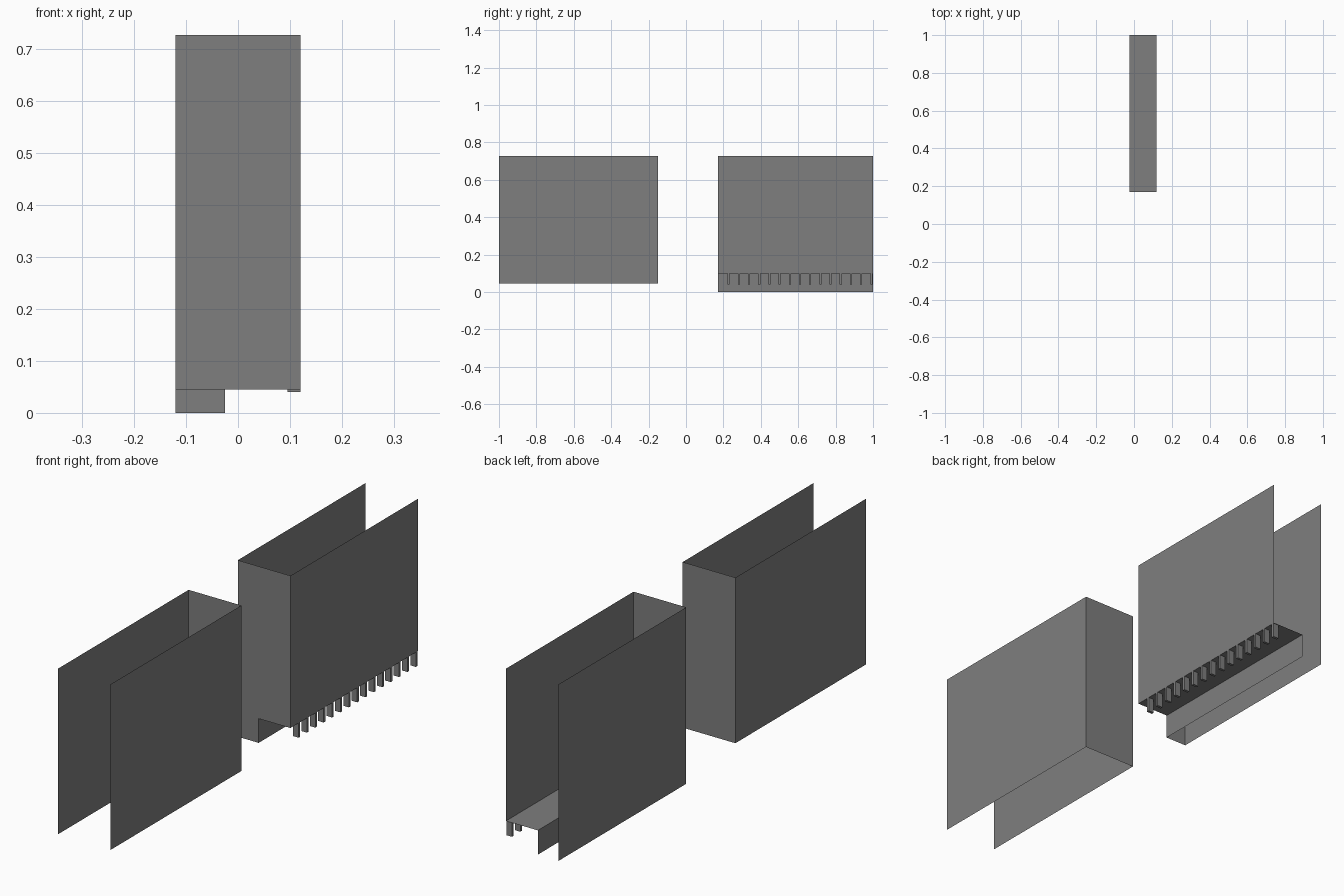
import bpy
import bmesh
from mathutils import Matrix, Vector

cube = bpy.data.objects.get("Cube")
if cube:
    bpy.data.objects.remove(cube, do_unlink=True)

# Single grey material
grey = bpy.data.materials.new("mid grey")
grey.use_nodes = True
colour = (0.21, 0.21, 0.21, 1)
grey.diffuse_color = colour
grey.node_tree.nodes["Principled BSDF"].inputs["Base Color"].default_value = colour

HALF = 0.12       # half width
TOP = 0.727       # upper rim
FLOOR = 0.10      # underside of the rear housing
TAB_X = -0.025    # inner wall of the lower skirt
BACK_START = 0.17


def add_object(name, bm):
    mesh = bpy.data.meshes.new(name)
    bm.to_mesh(mesh)
    bm.free()
    mesh.materials.append(grey)
    obj = bpy.data.objects.new(name, mesh)
    bpy.context.collection.objects.link(obj)
    return obj


def open_shell(name, outline, cap_y, open_y, open_sides):
    """Thin sheet shell: an end cap plus walls along y, with some sides left open."""
    bm = bmesh.new()
    cap = [bm.verts.new((x, cap_y, z)) for x, z in outline]
    far = [bm.verts.new((x, open_y, z)) for x, z in outline]
    bm.faces.new(cap)
    count = len(outline)
    for i in range(count):
        j = (i + 1) % count
        if i not in open_sides:
            bm.faces.new((cap[j], cap[i], far[i], far[j]))
    # Outlines run clockwise seen from the front
    if cap_y < open_y:
        bmesh.ops.reverse_faces(bm, faces=bm.faces[:])
    return add_object(name, bm)


# Front housing: two side walls and an inner end wall, open above, below and in front
front = [(-HALF, 0.045), (-HALF, TOP), (HALF, TOP), (HALF, 0.045)]
open_shell("front_housing", front, -0.15, -1.0, {1, 3})

# Rear housing: stepped floor with a lower skirt, open above and behind
rear = [(-HALF, 0), (-HALF, TOP), (HALF, TOP), (HALF, FLOOR),
        (TAB_X, FLOOR), (TAB_X, 0)]
open_shell("rear_housing", rear, BACK_START, 1.0, {1, 5})

# Row of thin pins hanging below the rear floor, open where they meet it
pin_bottom, pin_depth, pin_width = 0.04, 0.025, 0.011
size = Vector((pin_depth, pin_width, FLOOR - pin_bottom))
centre = Vector((HALF - pin_depth / 2, 0.228, (FLOOR + pin_bottom) / 2))
bm = bmesh.new()
bmesh.ops.create_cube(bm, size=1, matrix=Matrix.Translation(centre) @ Matrix.Diagonal(size.to_4d()))
upper = [f for f in bm.faces if f.normal.z > 0.5 or f.calc_center_median().z > FLOOR - 0.001]
bmesh.ops.delete(bm, geom=upper, context="FACES_ONLY")
pins = add_object("contact_pins", bm)
array = pins.modifiers.new("row", "ARRAY")
array.count = 15
array.use_relative_offset = False
array.use_constant_offset = True
array.constant_offset_displace = (0, 0.0545, 0)
